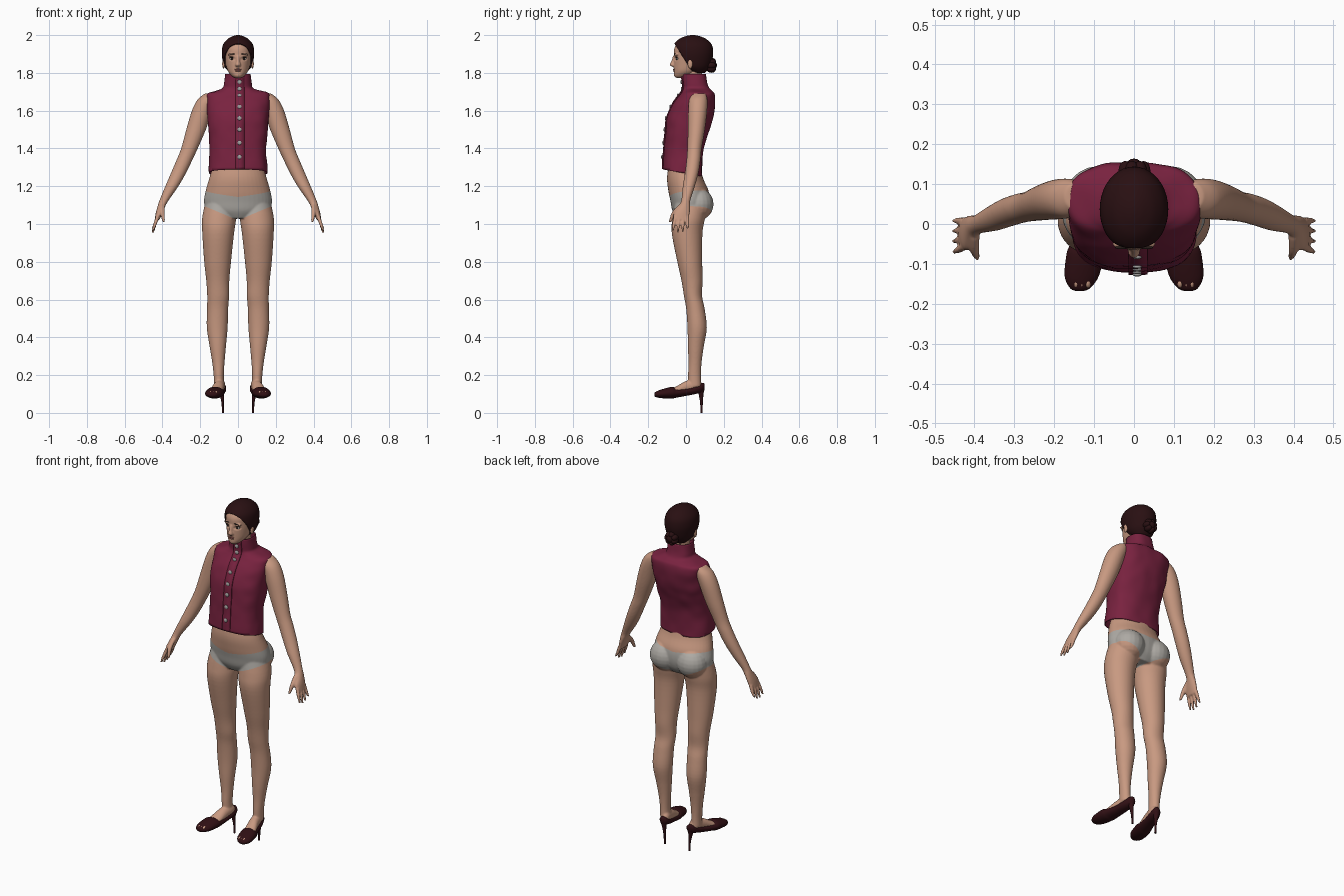
import bpy, bmesh, math
from mathutils import Matrix, Vector, noise
from mathutils.bvhtree import BVHTree

if "Cube" in bpy.data.objects:
    bpy.data.objects.remove(bpy.data.objects["Cube"])


def material(name, colour):
    mat = bpy.data.materials.new(name)
    mat.use_nodes = True
    mat.diffuse_color = (*colour, 1)
    bsdf = next(n for n in mat.node_tree.nodes if n.type == "BSDF_PRINCIPLED")
    bsdf.inputs["Base Color"].default_value = (*colour, 1)
    bsdf.inputs["Roughness"].default_value = 0.7
    return mat


SKIN = material("skin", (0.58, 0.32, 0.22))
BRIEFS = material("grey briefs", (0.42, 0.40, 0.37))
VEST = material("wine cloth", (0.19, 0.016, 0.05))
HAIR = material("dark brown hair", (0.022, 0.005, 0.006))
SHOE = material("dark red leather", (0.03, 0.005, 0.007))
METAL = material("button metal", (0.38, 0.37, 0.36))
WHITE = material("eye white", (0.6, 0.56, 0.52))
DARK = material("eye dark", (0.02, 0.012, 0.01))
LIPS = material("lips", (0.36, 0.13, 0.11))


def smooth_rings(rings, steps=5):
    """Catmull-Rom interpolation through the given rings."""
    pts = [Vector(r) for r in rings]
    out = []
    for i in range(len(pts) - 1):
        p, q = pts[i], pts[i + 1]
        before, after = pts[max(i - 1, 0)], pts[min(i + 2, len(pts) - 1)]
        m, n = (q - before) / 2, (after - p) / 2
        for k in range(steps):
            t = k / steps
            out.append(p + m * t + (3 * (q - p) - 2 * m - n) * t ** 2
                       + (2 * (p - q) + m + n) * t ** 3)
    return out + [pts[-1]]


def loft(bm, rings, axis="Z", sides=40, power=2, cap=True):
    """Skin over rings (x, y, z, half width, half depth) stacked along an axis."""
    loops = []
    for x, y, z, a, b in smooth_rings(rings):
        loop = []
        for k in range(sides):
            c, s = (f(math.tau * k / sides) for f in (math.cos, math.sin))
            u = a * math.copysign(abs(c) ** (2 / power), c)
            w = b * math.copysign(abs(s) ** (2 / power), s)
            loop.append(bm.verts.new((x + u, y + w, z) if axis == "Z" else (x + u, y, z + w)))
        loops.append(loop)
    for lo, hi in zip(loops, loops[1:]):
        for k in range(sides):
            j = (k + 1) % sides
            bm.faces.new((lo[k], lo[j], hi[j], hi[k]))
    if cap:
        bm.faces.new(loops[0])
        bm.faces.new(loops[-1])


def trunk(rows):
    """Centred rings from (z, half width, front y, back y)."""
    return [(0, (f + b) / 2, z, w, (b - f) / 2) for z, w, f, b in rows]


def mirrored(rings, side):
    return [(side * r[0], *r[1:]) for r in rings]


def ball(bm, loc, size):
    mat = Matrix.Translation(loc) @ Matrix.Diagonal((*size, 1))
    bmesh.ops.create_uvsphere(bm, u_segments=20, v_segments=12, radius=1, matrix=mat)


def shade(obj):
    for other in bpy.context.selected_objects:
        other.select_set(False)
    bpy.context.view_layer.objects.active = obj
    obj.select_set(True)
    bpy.ops.object.shade_smooth_by_angle(angle=math.radians(60))


def finish(name, bm, *mats):
    bmesh.ops.recalc_face_normals(bm, faces=bm.faces)
    mesh = bpy.data.meshes.new(name)
    bm.to_mesh(mesh)
    bm.free()
    obj = bpy.data.objects.new(name, mesh)
    bpy.context.collection.objects.link(obj)
    for mat in mats:
        mesh.materials.append(mat)
    shade(obj)
    return obj


def fuse(obj, voxel, rounds):
    """Merge overlapping forms into one smooth skin and bake it."""
    remesh = obj.modifiers.new("fuse", "REMESH")
    remesh.mode, remesh.voxel_size = "VOXEL", voxel
    relax = obj.modifiers.new("relax", "SMOOTH")
    relax.iterations = rounds
    baked = bpy.data.meshes.new_from_object(obj.evaluated_get(bpy.context.evaluated_depsgraph_get()))
    obj.modifiers.clear()
    mats = list(obj.data.materials)
    obj.data = baked
    baked.materials.clear()
    for mat in mats:
        baked.materials.append(mat)


def front_of(obj):
    """Function giving the front surface y at (x, z)."""
    tree = BVHTree.FromPolygons([v.co for v in obj.data.vertices],
                                [p.vertices for p in obj.data.polygons])

    def probe(x, z):
        hit = tree.ray_cast(Vector((x, -1, z)), Vector((0, 1, 0)))[0]
        return hit.y if hit else 0
    return probe


def shell(obj, thickness):
    mod = obj.modifiers.new("thickness", "SOLIDIFY")
    mod.thickness = thickness


# Body: trunk, neck, limbs, hands and feet
bm = bmesh.new()
loft(bm, trunk([(1.03, .10, -.05, .09), (1.07, .165, -.072, .115), (1.12, .18, -.082, .125),
                (1.18, .17, -.094, .118), (1.25, .15, -.1, .088), (1.35, .125, -.085, .072),
                (1.5, .135, -.07, .10), (1.62, .135, -.03, .12), (1.68, .09, .0, .10),
                (1.73, .05, .0, .09), (1.81, .046, -.005, .085)]))
LEG = [(.09, .03, 1.13, .08, .085), (.1, .014, 1.03, .09, .086), (.105, .006, .95, .084, .081),
       (.108, .02, .8, .071, .066), (.107, .032, .7, .061, .056), (.105, .037, .62, .058, .048),
       (.108, .05, .55, .056, .049), (.11, .059, .45, .055, .051), (.107, .052, .35, .043, .042),
       (.104, .048, .27, .033, .035), (.102, .045, .2, .027, .034), (.1, .046, .14, .027, .034)]
FOOT = [(.088, .085, .135, .012, .02), (.092, .06, .145, .025, .034), (.103, 0, .135, .029, .034),
        (.115, -.05, .117, .035, .024), (.125, -.1, .104, .04, .015), (.133, -.15, .097, .02, .008)]
ARM = [(.145, .07, 1.692, .028, .033), (.163, .065, 1.66, .05, .048), (.19, .062, 1.6, .054, .05),
       (.222, .055, 1.5, .052, .045), (.257, .045, 1.4, .044, .038), (.283, .04, 1.34, .042, .037),
       (.315, .03, 1.27, .04, .036), (.35, .015, 1.2, .035, .032), (.389, 0, 1.13, .025, .024),
       (.403, -.007, 1.1, .021, .029), (.417, -.022, 1.06, .018, .042), (.428, -.026, 1.025, .013, .04)]
THUMB = [(.4, -.025, 1.1, .014, .016), (.4, -.062, 1.06, .012, .014), (.393, -.084, 1.01, .007, .008)]
for side in (1, -1):
    for part in (LEG, ARM, THUMB):
        loft(bm, mirrored(part, side))
    loft(bm, mirrored(FOOT, side), axis="Y")
    ball(bm, (side * .087, .065, 1.105), (.087, .081, .085))
    for finger, tip in enumerate((.965, .953, .957, .975)):
        y = -.056 + .021 * finger
        loft(bm, mirrored([(.425, y, 1.04, .011, .01), (.439, y * 1.15, 1, .01, .0085),
                           (.451, y * 1.25, tip, .006, .006)], side), sides=12)
body = finish("body", bm, SKIN, BRIEFS)
fuse(body, .005, 4)


# Briefs: clean cuts along the waist and leg lines, then coloured between them
EDGES = ((1.152, .13, .1), (1.02, .42, 0))
bm = bmesh.new()
bm.from_mesh(body.data)


def cut_hips(co, normal, side=0):
    faces = [f for f in bm.faces if abs(f.calc_center_median().x) < .25
             and .95 < f.calc_center_median().z < 1.26
             and f.calc_center_median().x * side >= 0]
    geom = {e for f in faces for e in (*f.verts, *f.edges)}
    bmesh.ops.bisect_plane(bm, geom=faces + list(geom), plane_co=co, plane_no=normal)


cut_hips((0, 0, 0), (1, 0, 0))
for side in (1, -1):
    for base, slope, tilt in EDGES:
        cut_hips((0, 0, base), (-slope * side, -tilt, 1), side)
for f in bm.faces:
    c = f.calc_center_median()
    top, low = (base + slope * abs(c.x) + tilt * c.y for base, slope, tilt in EDGES)
    f.material_index = int(abs(c.x) < .25 and low < c.z < top)
bm.to_mesh(body.data)
bm.free()
shade(body)

# Head with nose, ears and eye sockets
bm = bmesh.new()
loft(bm, trunk([(1.774, .018, -.052, -.01), (1.785, .034, -.063, .03), (1.81, .054, -.064, .07),
                (1.85, .066, -.065, .11), (1.89, .073, -.064, .127), (1.93, .075, -.062, .13),
                (1.965, .06, -.04, .115), (1.988, .03, -.005, .08)]))
loft(bm, trunk([(1.832, .011, -.072, -.05), (1.842, .015, -.086, -.05), (1.862, .01, -.078, -.05),
                (1.89, .009, -.068, -.05)]), sides=20)
for side in (1, -1):
    ball(bm, (side * .076, .022, 1.848), (.008, .014, .026))
    ball(bm, (side * .03, -.05, 1.895), (.024, .012, .008))
head = finish("head", bm, SKIN)
fuse(head, .0035, 3)
for v in head.data.vertices:
    d = math.hypot((abs(v.co.x) - .031) / .02, (v.co.z - 1.875) / .012)
    if v.co.y < 0 and d < 1:
        v.co.y += .007 * (1 - d * d)
shade(head)

# Face details
face = front_of(head)
parts = {name: bmesh.new() for name in ("eyeballs", "irises", "lashes_and_brows", "lips")}
for side in (1, -1):
    x = side * .031
    y = face(x, 1.875)
    ball(parts["eyeballs"], (x, y + .001, 1.875), (.013, .005, .0065))
    ball(parts["irises"], (x, y - .003, 1.875), (.006, .003, .006))
    ball(parts["lashes_and_brows"], (x, y - .001, 1.882), (.015, .006, .0025))
    ball(parts["lashes_and_brows"], (x, face(x, 1.9), 1.9), (.017, .004, .0025))
for z, w in ((1.818, .018), (1.811, .015)):
    ball(parts["lips"], (0, face(0, z) + .002, z), (w, .007, .0045))
for (name, part), mat in zip(parts.items(), (WHITE, DARK, DARK, LIPS)):
    finish(name, part, mat)

# Swept-back hair with an oblique hairline, and a knotted bun
bm = bmesh.new()
loft(bm, trunk([(1.8, .042, .03, .1), (1.83, .07, -.04, .125), (1.87, .082, -.066, .139),
                (1.91, .086, -.07, .144), (1.95, .079, -.064, .136), (1.98, .054, -.035, .106),
                (1.995, .026, .0, .07), (2.0, .006, .025, .045)]))
bmesh.ops.bisect_plane(bm, geom=bm.verts[:] + bm.edges[:] + bm.faces[:], clear_inner=True,
                       plane_co=(0, -.055, 1.945), plane_no=(0, .135, .085))
shell(finish("hair", bm, HAIR), .007)
bm = bmesh.new()
ball(bm, (0, .13, 1.84), (.027, .034, .027))
for k in range(7):
    a = math.tau * k / 7
    ball(bm, (.024 * math.cos(a), .134, 1.84 + .023 * math.sin(a)), (.017, .024, .017))
finish("hair_bun", bm, HAIR)

# Sleeveless vest with a standing collar and a sloping hem
bm = bmesh.new()
loft(bm, trunk([(1.22, .158, -.126, .086), (1.3, .155, -.122, .085), (1.4, .149, -.115, .092),
                (1.5, .158, -.108, .124), (1.56, .163, -.1, .142), (1.62, .165, -.078, .152),
                (1.66, .167, -.052, .155), (1.69, .162, -.03, .15), (1.705, .12, -.02, .138),
                (1.72, .08, -.016, .122), (1.745, .073, -.016, .113), (1.795, .068, -.02, .105)]),
     sides=72, power=2.5, cap=False)
bmesh.ops.bisect_plane(bm, geom=bm.verts[:] + bm.edges[:] + bm.faces[:], clear_inner=True,
                       plane_co=(0, -.12, 1.288), plane_no=(0, .17, 1))
bm.normal_update()
for v in bm.verts:
    v.co += v.normal * .004 * noise.noise(v.co * 16)
vest = finish("vest", bm, VEST)
chest = front_of(vest)
shell(vest, .005)

# Button flap following the vest front
bm = bmesh.new()
rows = [[bm.verts.new((x, chest(x, z) - .003, z)) for x in (-.014, .01, .034)]
        for z in (1.292 + .01 * k for k in range(50))]
for lo, hi in zip(rows, rows[1:]):
    for k in range(2):
        bm.faces.new((lo[k], lo[k + 1], hi[k + 1], hi[k]))
flap = finish("button_flap", bm, VEST)
shell(flap, .006)
flap.modifiers["thickness"].offset = 0

# Buttons
bm = bmesh.new()
for z in (1.355, 1.43, 1.5, 1.56, 1.62, 1.68, 1.715, 1.752):
    ball(bm, (.008, chest(.008, z) - .007, z), (.0115, .005, .0115))
finish("buttons", bm, METAL)

# Open-toed shoes with thin heels
UPPER = [(.086, .099, .14, .008, .014), (.088, .085, .135, .024, .024), (.095, .05, .122, .032, .022),
         (.105, 0, .111, .036, .021), (.116, -.05, .106, .044, .025), (.122, -.075, .107, .047, .031),
         (.131, -.13, .101, .043, .023), (.135, -.16, .098, .026, .014), (.136, -.168, .097, .01, .006)]
HEEL = [(.08, .082, 0, .006, .006), (.081, .082, .05, .006, .007), (.086, .08, .1, .012, .013),
        (.088, .08, .125, .02, .018)]
for side, label in ((1, "left"), (-1, "right")):
    bm = bmesh.new()
    loft(bm, mirrored(UPPER, side), axis="Y")
    loft(bm, mirrored(HEEL, side), sides=20)
    finish(label + "_shoe", bm, SHOE)
    bm = bmesh.new()
    for x in (.116, .131, .145):
        ball(bm, (side * x, -.146, .107), (.008, .014, .01))
    finish(label + "_toes", bm, SKIN)
